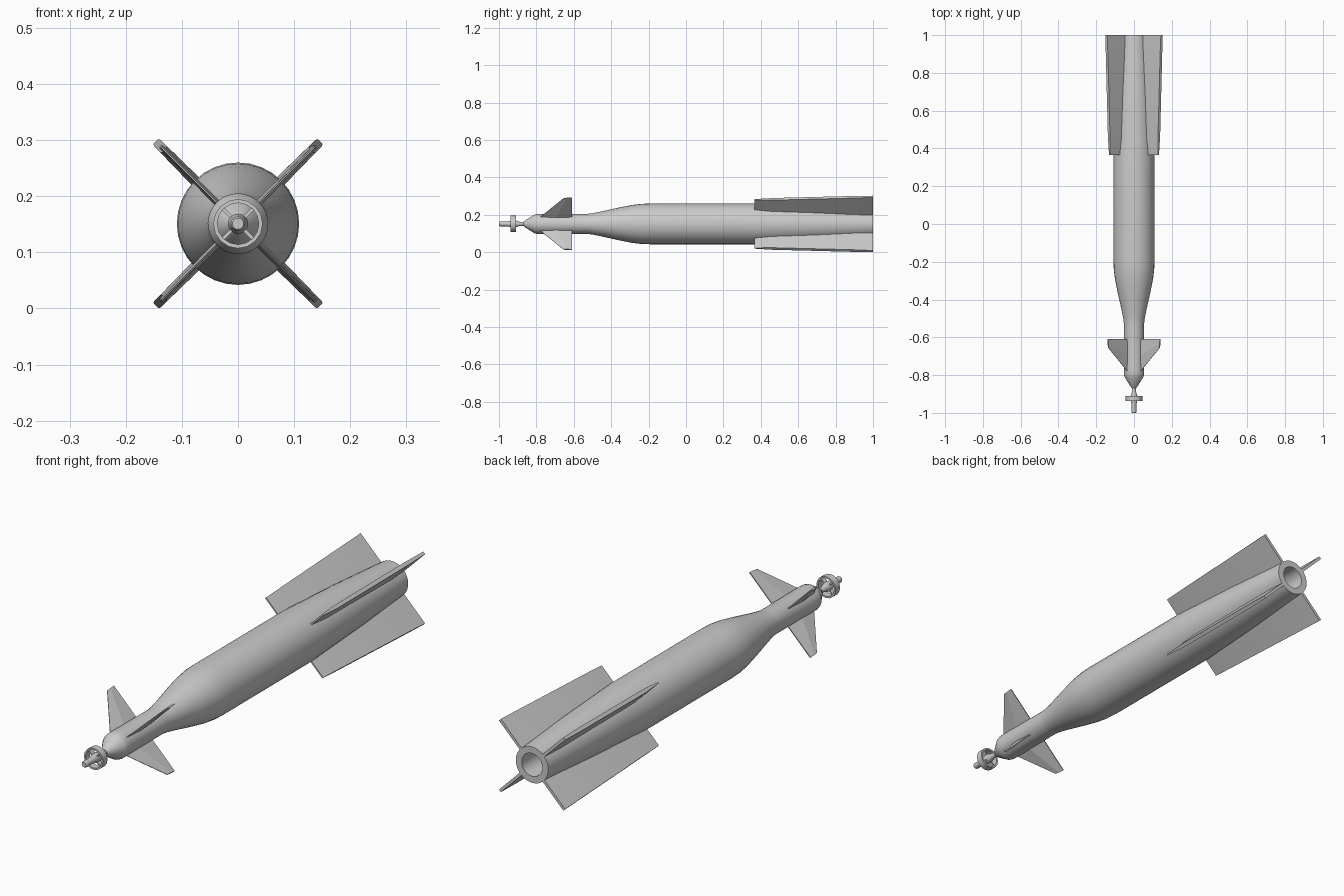
import bpy, bmesh, math
from mathutils import Matrix, Vector

if "Cube" in bpy.data.objects:
    bpy.data.objects.remove(bpy.data.objects["Cube"])

CZ = 0.151  # height of the long axis


def finish(name, bm, angle=30):
    bmesh.ops.recalc_face_normals(bm, faces=bm.faces)
    mesh = bpy.data.meshes.new(name)
    bm.to_mesh(mesh)
    bm.free()
    ob = bpy.data.objects.new(name, mesh)
    bpy.context.collection.objects.link(ob)
    ob.location.z = CZ
    bpy.ops.object.select_all(action='DESELECT')
    ob.select_set(True)
    bpy.context.view_layer.objects.active = ob
    bpy.ops.object.shade_smooth_by_angle(angle=math.radians(angle))
    return ob


def lathe(name, profile, sides=32, closed=False):
    """Spin (y, radius) points around the y axis."""
    bm = bmesh.new()
    rings = []
    for y, r in profile:
        if r == 0:
            rings.append([bm.verts.new((0, y, 0))] * sides)
        else:
            rings.append([bm.verts.new((r * math.cos(a), y, r * math.sin(a)))
                          for a in (2 * math.pi * i / sides for i in range(sides))])
    pairs = list(zip(rings, rings[1:]))
    if closed:
        pairs.append((rings[-1], rings[0]))
    for a, b in pairs:
        for i in range(sides):
            j = (i + 1) % sides
            bm.faces.new(list(dict.fromkeys((a[i], a[j], b[j], b[i]))))
    return finish(name, bm)


def fin_set(name, root, tip, root_r, tip_r):
    """Four diagonal fins; root and tip are (y, half thickness) stations.
    Radii are interpolated from front to rear."""
    for k in range(4):
        bm = bmesh.new()
        loops = []
        for stations, (r0, r1) in ((root, root_r), (tip, tip_r)):
            y0, y1 = stations[0][0], stations[-1][0]
            pts = [(r0 + (r1 - r0) * (y - y0) / (y1 - y0), y, t) for y, t in stations]
            pts += [(r, y, -t) for r, y, t in reversed(pts)]
            loops.append([bm.verts.new(p) for p in pts])
        a, b = loops
        n = len(a)
        for i in range(n):
            j = (i + 1) % n
            bm.faces.new((a[i], a[j], b[j], b[i]))
        bm.faces.new(a)
        bm.faces.new(b)
        bm.transform(Matrix.Rotation(math.radians(45 + 90 * k), 4, 'Y'))
        finish(f"{name}_{k + 1}", bm, 5)


# Main body with slim neck, tapered tail and hollow rear opening
lathe("body", [(-0.868, 0), (-0.868, 0.012), (-0.855, 0.022), (-0.808, 0.051),
               (-0.795, 0.054), (-0.77, 0.054), (-0.53, 0.053), (-0.50, 0.057),
               (-0.45, 0.067), (-0.36, 0.087), (-0.29, 0.101), (-0.24, 0.107),
               (-0.19, 0.109), (0.38, 0.109), (0.70, 0.094), (1.0, 0.074),
               (1.0, 0.047), (0.85, 0.047), (0.85, 0)])

# Nose probe
lathe("nose_probe", [(-1.0, 0), (-1.0, 0.010), (-0.995, 0.013), (-0.955, 0.013),
                     (-0.93, 0.018), (-0.91, 0.018), (-0.89, 0.011), (-0.86, 0.011),
                     (-0.86, 0)], 16)

# Ring around the probe and its four spokes
lathe("probe_ring", [(-0.938, 0.044), (-0.91, 0.044), (-0.91, 0.037), (-0.938, 0.037)],
      16, closed=True)
for k in range(4):
    bm = bmesh.new()
    bmesh.ops.create_cube(bm, size=1)
    bmesh.ops.scale(bm, vec=Vector((0.032, 0.020, 0.006)), verts=bm.verts)
    bmesh.ops.translate(bm, vec=Vector((0.024, -0.923, 0)), verts=bm.verts)
    bm.transform(Matrix.Rotation(math.radians(45 + 90 * k), 4, 'Y'))
    finish(f"ring_spoke_{k + 1}", bm)

# Small front fins
fin_set("front_fin",
        [(-0.785, 0.001), (-0.70, 0.006), (-0.61, 0.002)],
        [(-0.655, 0.001), (-0.635, 0.004), (-0.61, 0.002)],
        (0.045, 0.045), (0.193, 0.196))

# Long tail fins
fin_set("tail_fin",
        [(0.365, 0.003), (0.46, 0.010), (0.90, 0.010), (1.0, 0.006)],
        [(0.365, 0.003), (0.46, 0.008), (0.90, 0.008), (1.0, 0.006)],
        (0.09, 0.065), (0.184, 0.207))
